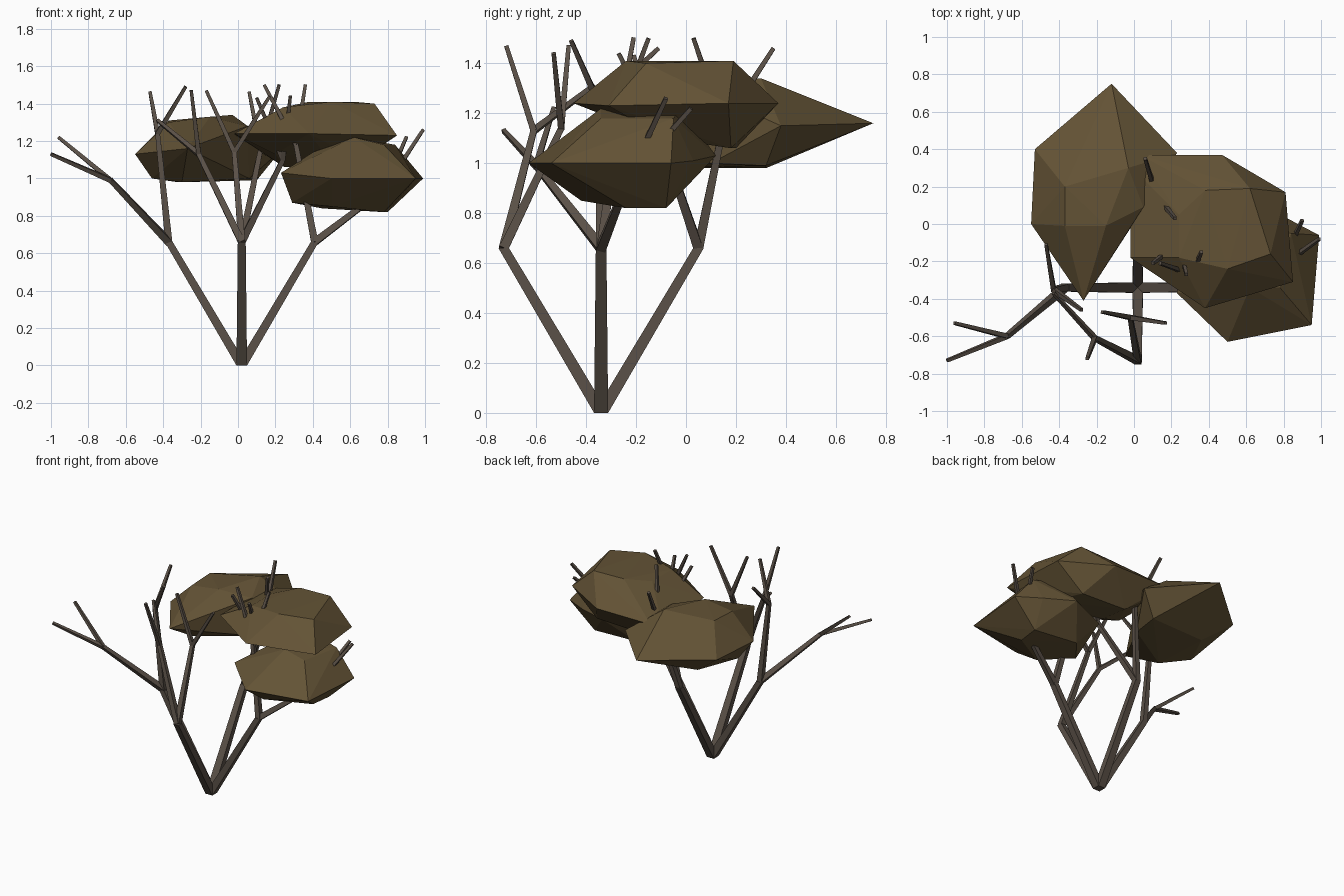
import bpy, bmesh, math
from mathutils import Vector


def material(name, rgb):
    m = bpy.data.materials.new(name)
    m.diffuse_color = (*rgb, 1)
    return m


bark = material("bark_brown", (0.104, 0.082, 0.064))
leaf = material("leaf_olive_brown", (0.125, 0.086, 0.036))


def finish(bm, name, mat):
    bmesh.ops.recalc_face_normals(bm, faces=bm.faces)
    me = bpy.data.meshes.new(name)
    bm.to_mesh(me)
    bm.free()
    me.materials.append(mat)
    ob = bpy.data.objects.new(name, me)
    bpy.context.collection.objects.link(ob)


def add_limb(bm, a, b, r0, r1, level=False, sides=4):
    """Tapered square bar from a to b; level keeps its end rings horizontal."""
    a, b = Vector(a), Vector(b)
    axis = Vector((0, 0, 1)) if level else (b - a)
    q = Vector((0, 0, 1)).rotation_difference(axis)
    rings = []
    for centre, r in ((a, r0), (b, r1)):
        angles = [2 * math.pi * (i + 0.5) / sides for i in range(sides)]
        rings.append([bm.verts.new(centre + q @ Vector(
            (r * math.cos(t), r * math.sin(t), 0))) for t in angles])
    lo, hi = rings
    for i in range(sides):
        j = (i + 1) % sides
        bm.faces.new((lo[i], lo[j], hi[j], hi[i]))
    bm.faces.new(lo[::-1])
    bm.faces.new(hi)


# Each limb: elbow, then forks, each carrying two twig tips
root = (0.02, -0.34, 0)
limbs = {
    "left_limb": ((-0.37, -0.34, 0.66), [
        ((-0.68, -0.60, 0.99), [(-1.0, -0.73, 1.13), (-0.96, -0.53, 1.22)]),
        ((-0.43, -0.35, 1.24), [(-0.47, -0.11, 1.46), (-0.28, -0.46, 1.49)])]),
    "front_limb": ((0.02, -0.73, 0.66), [
        ((-0.21, -0.61, 1.13), [(-0.25, -0.72, 1.47), (-0.43, -0.37, 1.31)]),
        ((-0.02, -0.50, 1.14), [(-0.17, -0.47, 1.47), (0.17, -0.53, 1.44)])]),
    "right_limb": ((0.41, -0.34, 0.66), [
        ((0.78, -0.23, 0.94), [(0.99, -0.08, 1.26), (0.90, 0.02, 1.22)]),
        ((0.31, -0.27, 1.18), [(0.36, -0.15, 1.50), (0.14, -0.21, 1.50)])]),
    "back_limb": ((0.02, 0.05, 0.66), [
        ((0.12, 0.15, 1.15), [(0.06, 0.35, 1.46), (0.22, 0.03, 1.50)]),
        ((0.24, -0.10, 1.10), [(0.10, -0.21, 1.43), (0.28, -0.27, 1.44)])]),
}
for name, (elbow, forks) in limbs.items():
    bm = bmesh.new()
    add_limb(bm, root, elbow, 0.040, 0.030, level=True)
    for fork, tips in forks:
        add_limb(bm, elbow, fork, 0.027, 0.018)
        for tip in tips:
            add_limb(bm, fork, tip, 0.018, 0.012)
    finish(bm, name, bark)


def foliage(name, rim, top, bottom):
    """Faceted clump: the hull of a wide rim, a top ring and a bottom ring."""
    bm = bmesh.new()
    for p in rim + top + bottom:
        bm.verts.new(p)
    res = bmesh.ops.convex_hull(bm, input=bm.verts)
    junk = {g for g in res["geom_interior"] + res["geom_unused"]
            if isinstance(g, bmesh.types.BMVert)}
    bmesh.ops.delete(bm, geom=list(junk), context='VERTS')
    finish(bm, name, leaf)


foliage("back_left_foliage",
        [(-0.12, 0.75, 1.16), (-0.53, 0.40, 1.14), (-0.55, 0.0, 1.13),
         (-0.27, -0.41, 1.16), (0.23, 0.38, 1.15)],
        [(-0.37, 0.20, 1.31), (-0.37, -0.01, 1.30), (-0.15, -0.01, 1.33),
         (0.05, 0.09, 1.28), (-0.03, 0.30, 1.34)],
        [(-0.46, 0.05, 1.0), (-0.30, -0.10, 0.98), (0.06, 0.10, 1.0),
         (0.10, 0.32, 0.99), (-0.32, 0.32, 0.98)])

foliage("upper_foliage",
        [(-0.02, 0.31, 1.23), (0.03, 0.37, 1.24), (0.47, 0.37, 1.24),
         (0.81, 0.17, 1.24), (0.85, -0.31, 1.23), (0.38, -0.45, 1.24),
         (-0.02, -0.18, 1.24)],
        [(0.50, -0.24, 1.41), (0.24, -0.18, 1.38), (0.24, 0.05, 1.38),
         (0.38, 0.18, 1.41), (0.62, 0.19, 1.41), (0.73, -0.16, 1.40)],
        [(0.20, -0.08, 1.13), (0.45, -0.22, 1.15), (0.65, -0.08, 1.10),
         (0.60, 0.18, 1.06), (0.25, 0.20, 1.06)])

foliage("lower_right_foliage",
        [(0.23, -0.37, 1.03), (0.50, -0.63, 1.0), (0.95, -0.54, 1.0),
         (0.99, -0.06, 1.0), (0.82, 0.03, 1.01), (0.60, 0.12, 1.03),
         (0.28, -0.03, 1.04)],
        [(0.62, -0.34, 1.22), (0.78, -0.34, 1.18), (0.84, -0.05, 1.18),
         (0.62, -0.02, 1.22), (0.40, -0.20, 1.14)],
        [(0.29, -0.26, 0.87), (0.50, -0.42, 0.85), (0.78, -0.24, 0.82),
         (0.80, -0.08, 0.82), (0.45, -0.06, 0.84)])
